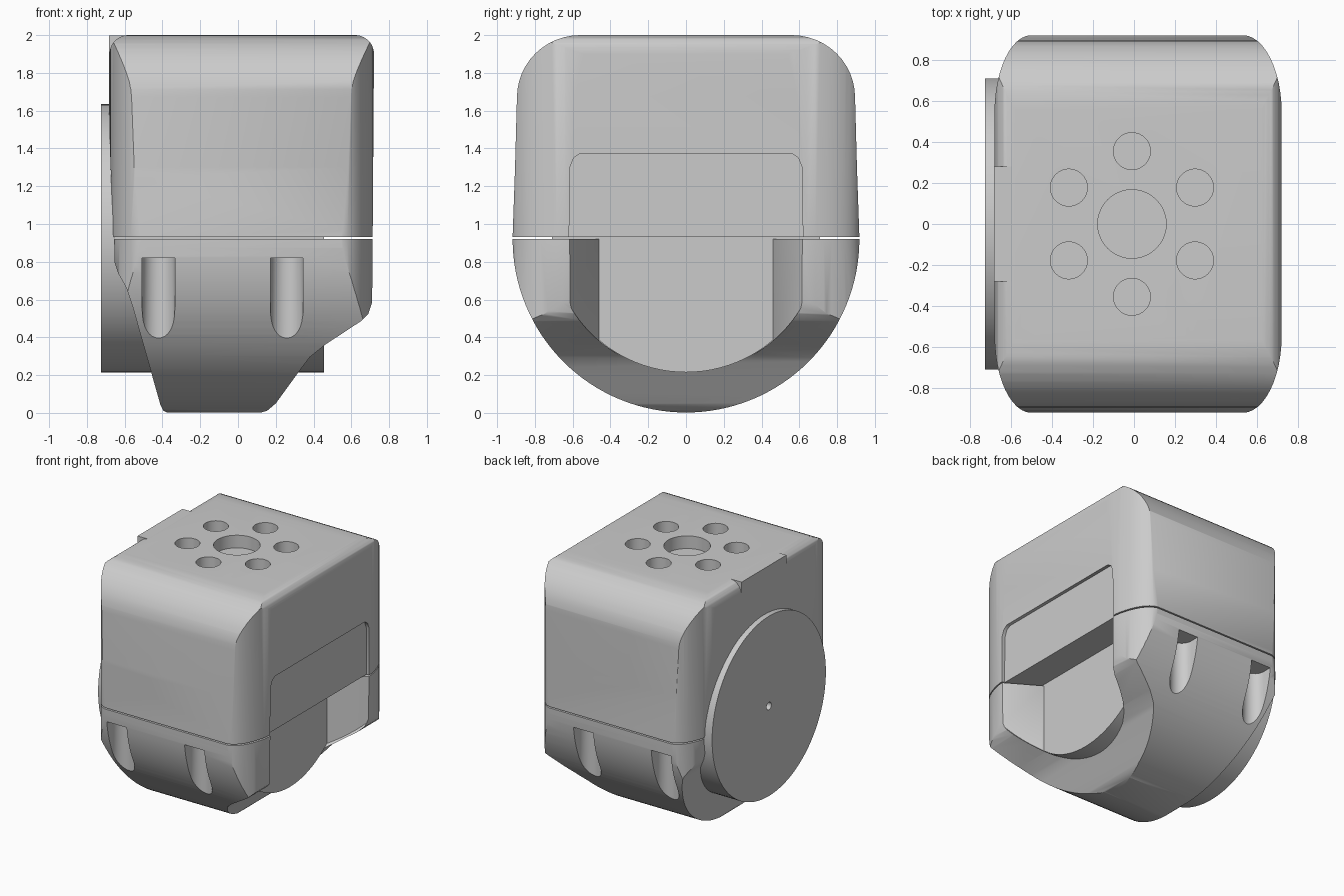
import bpy, bmesh, math

if "Cube" in bpy.data.objects:
    bpy.data.objects.remove(bpy.data.objects["Cube"])

grey = bpy.data.materials.new("plain_grey")
grey.diffuse_color = (0.6, 0.6, 0.6, 1)
grey.use_nodes = True
grey.node_tree.nodes["Principled BSDF"].inputs["Base Color"].default_value = grey.diffuse_color


def arc(cx, cy, rx, ry, a0, a1, n=12):
    return [(cx + rx * math.cos(math.radians(a0 + (a1 - a0) * i / n)),
             cy + ry * math.sin(math.radians(a0 + (a1 - a0) * i / n))) for i in range(n + 1)]


def circle(cx, cy, r, n=48):
    return arc(cx, cy, r, r, 0, 360, n)[:-1]


def prism(name, axis, pts, lo, hi):
    """Extrude a 2D outline along an axis between lo and hi."""
    place = {'X': lambda a, b, t: (t, a, b),
             'Y': lambda a, b, t: (a, t, b),
             'Z': lambda a, b, t: (a, b, t)}[axis]
    bm = bmesh.new()
    rings = [[bm.verts.new(place(a, b, t)) for a, b in pts] for t in (lo, hi)]
    n = len(pts)
    bm.faces.new(rings[0])
    bm.faces.new(rings[1])
    for i in range(n):
        j = (i + 1) % n
        bm.faces.new((rings[0][i], rings[0][j], rings[1][j], rings[1][i]))
    bmesh.ops.recalc_face_normals(bm, faces=bm.faces)
    me = bpy.data.meshes.new(name)
    bm.to_mesh(me)
    bm.free()
    ob = bpy.data.objects.new(name, me)
    bpy.context.collection.objects.link(ob)
    me.materials.append(grey)
    return ob


def rect(a0, a1, b0, b1):
    return [(a0, b0), (a1, b0), (a1, b1), (a0, b1)]


def combine(ob, other, op):
    """Apply a boolean and remove the helper."""
    m = ob.modifiers.new("bool", 'BOOLEAN')
    m.operation, m.solver, m.object = op, 'EXACT', other
    bpy.context.view_layer.objects.active = ob
    bpy.ops.object.modifier_apply(modifier=m.name)
    bpy.data.objects.remove(other)


def smooth(ob, deg):
    bpy.ops.object.select_all(action='DESELECT')
    ob.select_set(True)
    bpy.context.view_layer.objects.active = ob
    bpy.ops.object.shade_smooth_by_angle(angle=math.radians(deg))


AX = 0.925  # height of the motor axis

# shared plan outline with soft elliptical corners
plan = (arc(0.53, 0.54, 0.19, 0.38, 0, 90) + arc(-0.50, 0.54, 0.18, 0.38, 90, 180)
        + arc(-0.50, -0.54, 0.18, 0.38, 180, 270) + arc(0.53, -0.54, 0.19, 0.38, 270, 360))

# upper housing: three outlines intersected
side = ([(-0.918, 0.93), (0.918, 0.93), (0.905, 1.3)]
        + arc(0.56, 1.67, 0.335, 0.33, 0, 90) + arc(-0.56, 1.67, 0.335, 0.33, 90, 180)
        + [(-0.905, 1.3)])
front = ([(-0.655, 0.8), (0.712, 0.8)] + arc(0.62, 1.9, 0.1, 0.1, 0, 90)
         + arc(-0.58, 1.9, 0.1, 0.1, 90, 180) + [(-0.68, 1.45)])
upper = prism("upper_housing", 'X', side, -1.2, 1.2)
combine(upper, prism("cut", 'Y', front, -1.3, 1.3), 'INTERSECT')
combine(upper, prism("cut", 'Z', plan, -0.5, 2.5), 'INTERSECT')

# shallow window in the right side
window = [(-0.62, 0.8), (0.62, 0.8), (0.615, 1.3), (0.595, 1.35), (0.56, 1.373),
          (-0.56, 1.373), (-0.595, 1.35), (-0.615, 1.3)]
combine(upper, prism("cut", 'X', window, 0.69, 1.0), 'DIFFERENCE')

# bolt circle in the top
holes = [(-0.01, 0.0, 0.167)] + [
    (-0.01 + 0.355 * math.cos(math.radians(30 + 60 * i)),
     0.355 * math.sin(math.radians(30 + 60 * i)), 0.09) for i in range(6)]
for x, y, r in holes:
    combine(upper, prism("cut", 'Z', circle(x, y, r, 40), 1.9, 2.2), 'DIFFERENCE')
smooth(upper, 35)

# square tab on the left of the top edge
tab = prism("top_tab", 'Y', rect(-0.682, -0.55, 1.5, 1.999), -0.28, 0.28)

# lower housing: half round, narrowing downwards
half = arc(0, 0.92, 0.918, 0.918, 180, 360, 64)
taper = [(-0.655, 1.1), (-0.655, 0.8), (-0.635, 0.74), (-0.59, 0.66), (-0.56, 0.57),
         (-0.41, 0.04), (-0.395, 0.012), (-0.37, -0.002), (0.11, -0.002), (0.155, 0.012),
         (0.2, 0.05), (0.32, 0.215), (0.38, 0.295), (0.46, 0.36), (0.65, 0.485),
         (0.69, 0.525), (0.71, 0.585), (0.715, 1.1)]
lower = prism("lower_housing", 'X', half, -1.2, 1.2)
combine(lower, prism("cut", 'Y', taper, -1.3, 1.3), 'INTERSECT')
combine(lower, prism("cut", 'Z', plan, -0.5, 2.5), 'INTERSECT')

# flared opening in front of the motor end
opening = prism("cut", 'X', circle(0, AX, 0.712, 96), 0.0, 1.2)
wedge = [(0.40, -0.46), (0.455, -0.46), (0.72, -0.62), (1.1, -0.62),
         (1.1, 0.62), (0.72, 0.62), (0.455, 0.46), (0.40, 0.46)]
combine(opening, prism("cut", 'Z', wedge, -0.5, 2.5), 'INTERSECT')
combine(lower, opening, 'DIFFERENCE')

# screw slots, two at the front and two at the back
for x in (-0.421, 0.258):
    for s in (-1, 1):
        r = 0.0865
        slot = (arc(x, -0.84, r, r, 180, 0, 16) + [(x + r, -1.2), (x - r, -1.2)])
        slot = [(px, -s * py) for px, py in slot]
        combine(lower, prism("cut", 'Z', slot, 0.1, 0.82), 'DIFFERENCE')
smooth(lower, 35)

# motor body lying along x, with a small centre hole in its left end
motor = prism("motor_body", 'X', circle(0, AX, 0.71, 96), -0.725, 0.455)
combine(motor, prism("cut", 'X', circle(0, AX, 0.03, 16), -0.9, -0.68), 'DIFFERENCE')
smooth(motor, 35)
